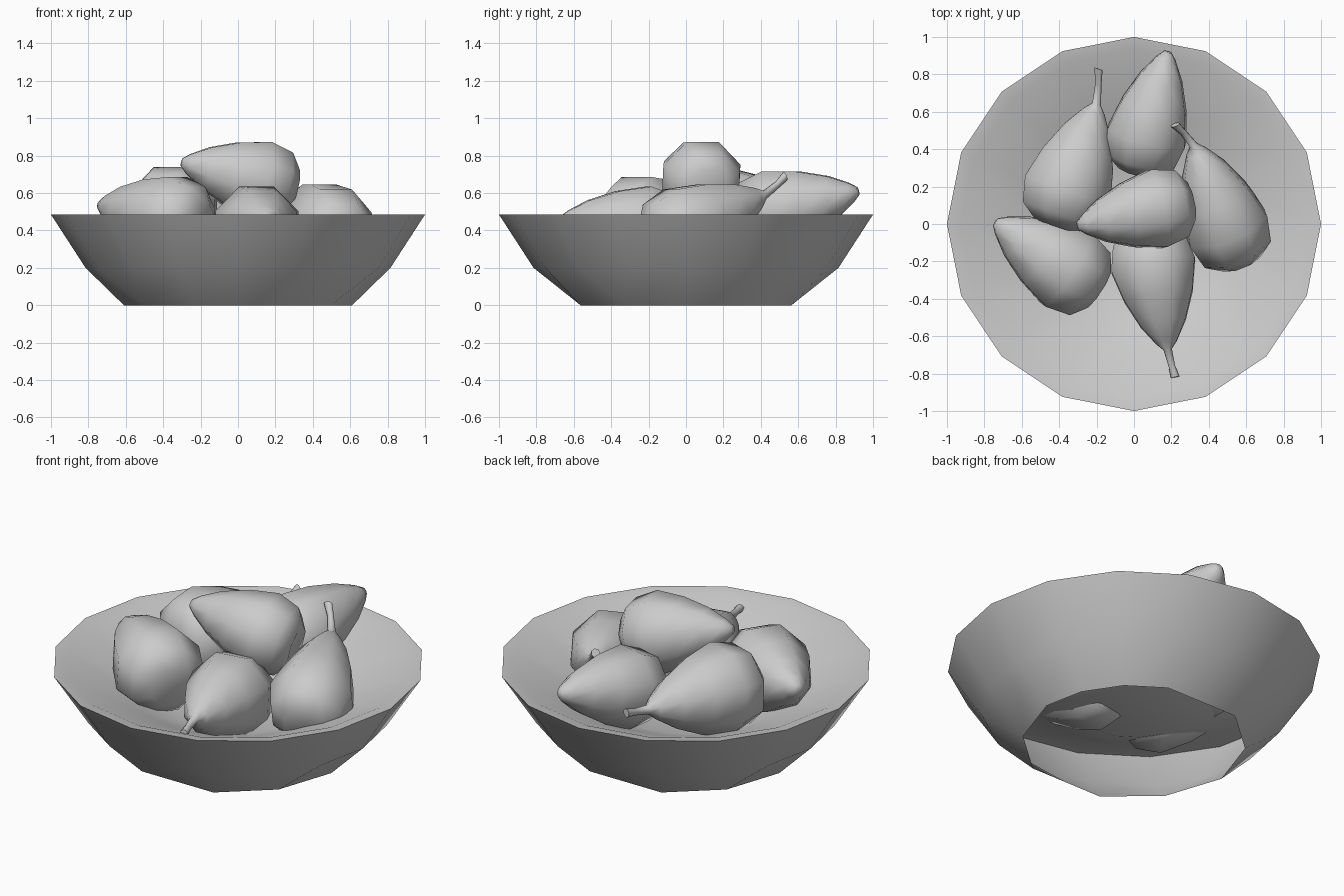
import bpy
import bmesh
import math
from mathutils import Vector

cube = bpy.data.objects.get("Cube")
if cube:
    bpy.data.objects.remove(cube, do_unlink=True)

clay = bpy.data.materials.new("light_grey")
clay.use_nodes = True
GREY = (0.6, 0.6, 0.6, 1)
clay.diffuse_color = GREY
clay.node_tree.nodes["Principled BSDF"].inputs["Base Color"].default_value = GREY


def finish(name, bm, angle):
    mesh = bpy.data.meshes.new(name)
    bm.to_mesh(mesh)
    bm.free()
    mesh.materials.append(clay)
    obj = bpy.data.objects.new(name, mesh)
    bpy.context.collection.objects.link(obj)
    bpy.ops.object.select_all(action="DESELECT")
    obj.select_set(True)
    bpy.context.view_layer.objects.active = obj
    bpy.ops.object.shade_smooth_by_angle(angle=math.radians(angle))
    return obj


def loft(rings, sides, u, v, roll=0.0):
    """Skin a list of (centre, radius) rings lying in the u, v plane."""
    bm = bmesh.new()
    loops = []
    for centre, radius in rings:
        angles = [2 * math.pi * (i + roll) / sides for i in range(sides)]
        loops.append([bm.verts.new(centre + radius * (math.cos(a) * u + math.sin(a) * v))
                      for a in angles])
    for low, high in zip(loops, loops[1:]):
        for i in range(sides):
            j = (i + 1) % sides
            bm.faces.new((low[i], low[j], high[j], high[i]))
    return bm, loops


# Bowl: outer wall open underneath, narrow lip, shallow inner dish with a raised floor
profile = [(0.61, 0), (0.815, 0.2), (1, 0.485), (0.93, 0.474), (0.56, 0.313), (0.33, 0.22)]
rings = [(Vector((0, 0, z)), r) for r, z in profile]
bm, loops = loft(rings, 16, Vector((1, 0, 0)), Vector((0, 1, 0)))
bm.faces.new(loops[-1])
# Base edge has fewer corners than the rim
base = loops[0]
flat = 0.61 * math.cos(math.pi / 8)
for vert in base:
    vert.co.y = max(-flat, min(flat, vert.co.y))
for a, b in ((6, 7), (9, 10), (14, 15)):
    base[a].co = base[b].co = (base[a].co + base[b].co) / 2
bmesh.ops.remove_doubles(bm, verts=base, dist=0.001)
finish("bowl", bm, 40)

# Pears: share of the length, share of the widest radius
PEAR = [(0, 0.48), (0.1, 0.86), (0.3, 1), (0.55, 0.82), (0.78, 0.54), (0.94, 0.25), (1, 0.1)]


def pear(name, end, neck, radius, stem=None):
    end, neck = Vector(end), Vector(neck)
    axis = (neck - end).normalized()
    u = axis.cross(Vector((0, 0, 1))).normalized()
    v = u.cross(axis)
    rings = [(end.lerp(neck, t), radius * r) for t, r in PEAR]
    if stem:
        tip = Vector(stem)
        bend = neck.lerp(tip, 0.5) + axis * 0.015
        rings += [(bend, 0.019), (tip, 0.025)]
    bm, loops = loft(rings, 8, u, v, 0.5)
    # Dimpled blossom end and closed tip
    dimple = bm.verts.new(end + axis * 0.02)
    for i in range(8):
        bm.faces.new((loops[0][i], dimple, loops[0][(i + 1) % 8]))
    bm.faces.new(loops[-1])
    bmesh.ops.recalc_face_normals(bm, faces=bm.faces[:])
    finish(name, bm, 55)


pear("top_pear", (0.3, 0.12, 0.625), (-0.3, -0.01, 0.765), 0.228)
pear("back_pear", (0.02, 0.28, 0.465), (0.18, 0.92, 0.61), 0.23)
pear("back_left_pear", (-0.42, -0.01, 0.495), (-0.2, 0.64, 0.51), 0.26, (-0.19, 0.83, 0.56))
pear("front_left_pear", (-0.19, -0.35, 0.425), (-0.74, 0.01, 0.535), 0.25)
pear("right_pear", (0.57, -0.2, 0.335), (0.32, 0.42, 0.59), 0.24, (0.22, 0.53, 0.69))
pear("front_pear", (0.07, -0.03, 0.39), (0.18, -0.67, 0.455), 0.245, (0.22, -0.82, 0.44))
